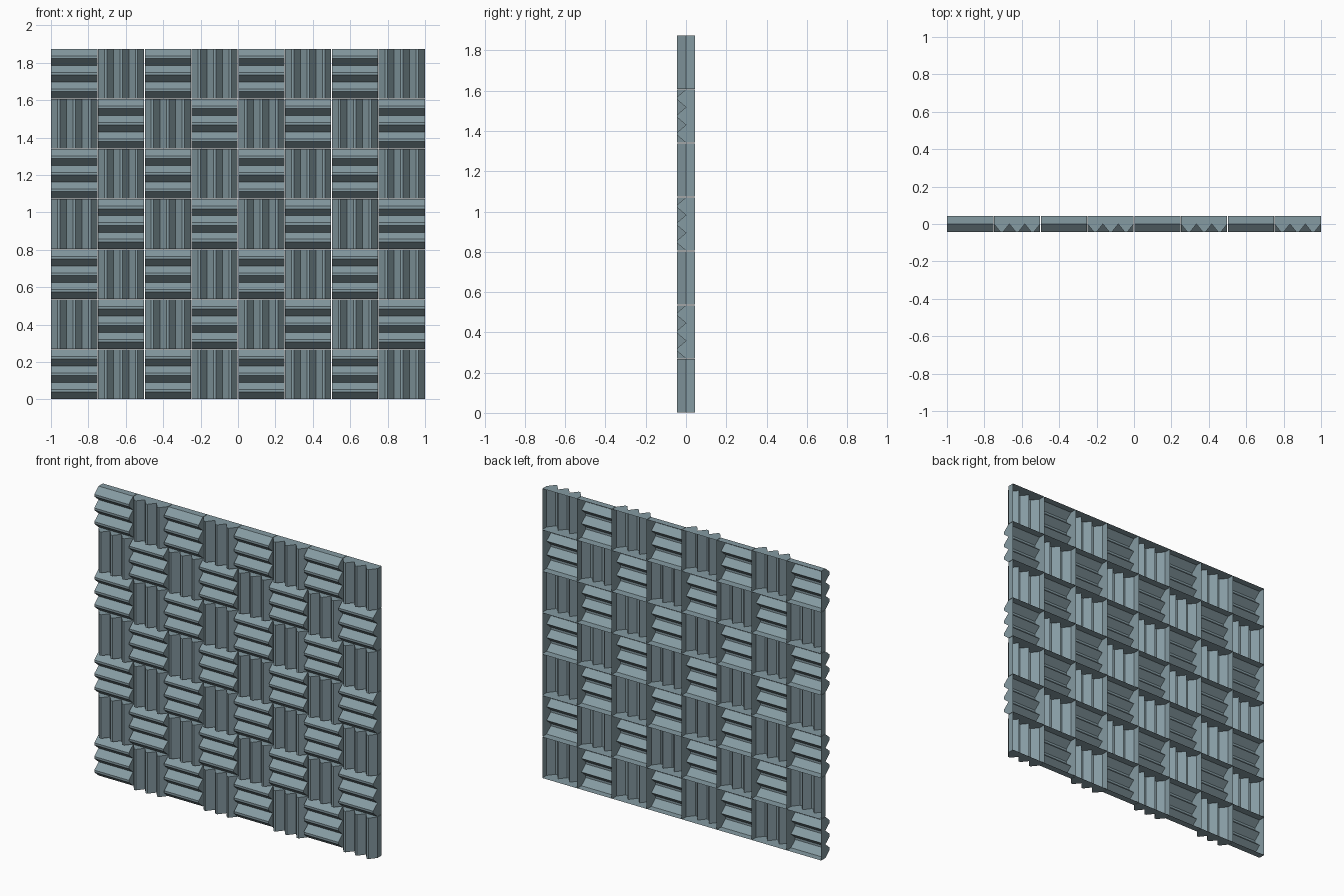
import bpy
import bmesh
from mathutils import Vector

if "Cube" in bpy.data.objects:
    bpy.data.objects.remove(bpy.data.objects["Cube"], do_unlink=True)

COLS, ROWS, RIDGES = 8, 7, 3
TILE_W, TILE_H = 0.25, 0.268
DEPTH = 0.0435      # ridge height, and also depth of the hollow tray behind
GAP = 0.003         # seam between neighbouring tiles
SLOPE = 0.42        # share of the ridge pitch taken by each sloping side

foam = bpy.data.materials.new("slate blue foam")
colour = (0.235, 0.325, 0.36, 1)
foam.diffuse_color = colour
foam.use_nodes = True
foam.node_tree.nodes["Principled BSDF"].inputs["Base Color"].default_value = colour


def ridge_profile(width):
    """Flat-tipped sawtooth outline, closed by the tray corners."""
    pitch = width / RIDGES
    points = [(-width / 2, DEPTH), (-width / 2, 0)]
    for i in range(RIDGES):
        start = -width / 2 + i * pitch
        points += [(start + SLOPE * pitch, -DEPTH),
                   (start + (1 - SLOPE) * pitch, -DEPTH),
                   (start + pitch, 0)]
    return points + [(width / 2, DEPTH)]


def tile_mesh(name, width, length, horizontal):
    """Extrude the profile along the ridges and open the back."""
    bm = bmesh.new()

    def place(across, y, along):
        return (along, y, across) if horizontal else (across, y, along)

    cap = bm.faces.new([bm.verts.new(place(u, y, -length / 2))
                        for u, y in ridge_profile(width)])
    extruded = bmesh.ops.extrude_face_region(bm, geom=[cap], use_keep_orig=True)
    top = [v for v in extruded["geom"] if isinstance(v, bmesh.types.BMVert)]
    bmesh.ops.translate(bm, verts=top, vec=Vector(place(0, 0, length)))
    bmesh.ops.recalc_face_normals(bm, faces=bm.faces)
    back = [f for f in bm.faces if all(v.co.y > DEPTH * 0.9 for v in f.verts)]
    bmesh.ops.delete(bm, geom=back, context="FACES")
    mesh = bpy.data.meshes.new(name)
    bm.to_mesh(mesh)
    bm.free()
    mesh.materials.append(foam)
    return mesh


w, h = TILE_W - GAP, TILE_H - GAP
tiles = {
    "horizontal_ridge_tile": tile_mesh("horizontal_ridge_tile", h, w, True),
    "vertical_ridge_tile": tile_mesh("vertical_ridge_tile", w, h, False),
}

# Checkerboard of the two tile directions
for row in range(ROWS):
    for col in range(COLS):
        kind = "vertical_ridge_tile" if (row + col) % 2 else "horizontal_ridge_tile"
        tile = bpy.data.objects.new(f"{kind}_{row + 1}_{col + 1}", tiles[kind])
        tile.location = ((col - (COLS - 1) / 2) * TILE_W, 0, (row + 0.5) * TILE_H)
        bpy.context.collection.objects.link(tile)
